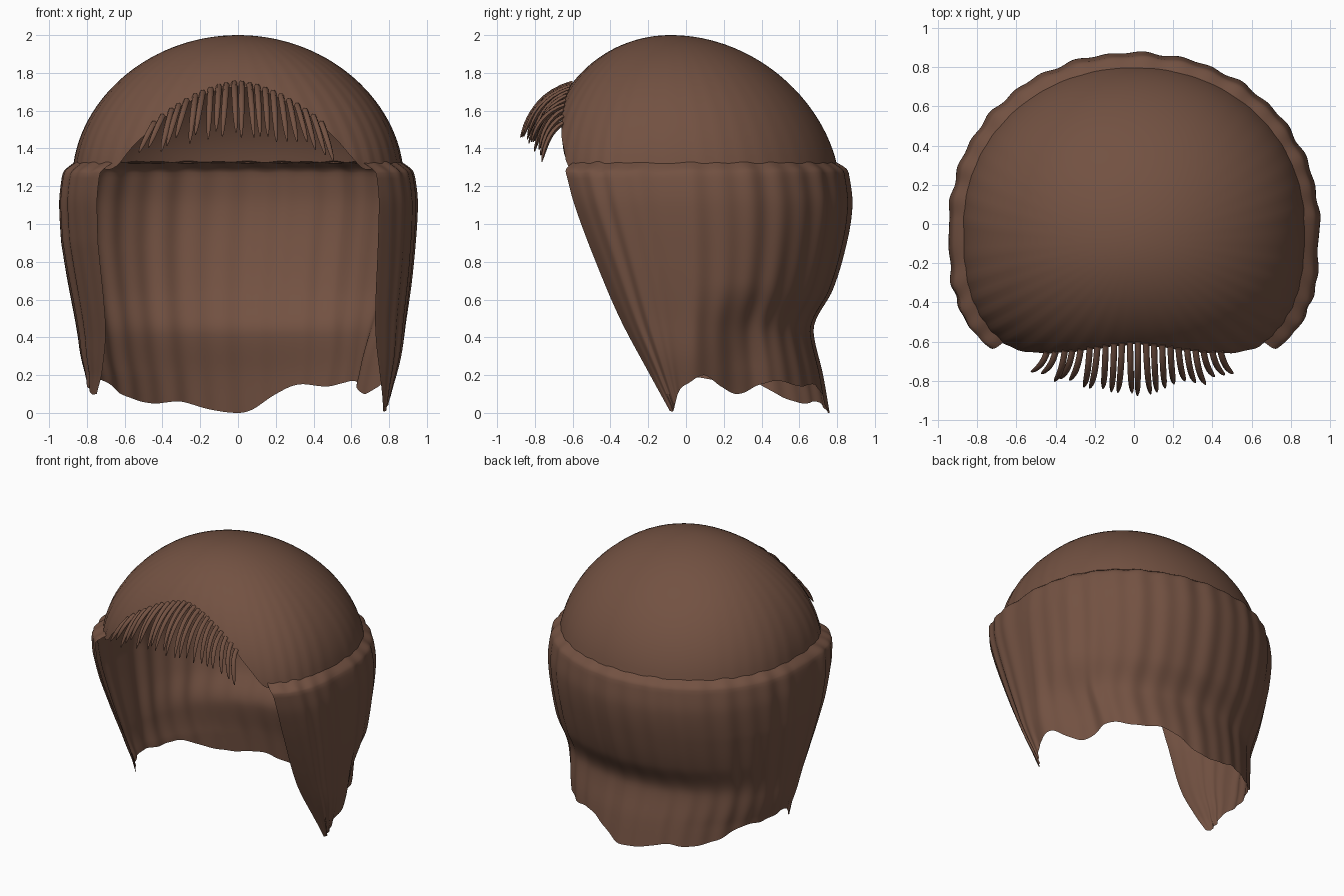
import bpy, bmesh, math, random
from mathutils import Vector

if "Cube" in bpy.data.objects:
    bpy.data.objects.remove(bpy.data.objects["Cube"])

random.seed(4)
brown = bpy.data.materials.new("brown_hair")
brown.diffuse_color = (0.17, 0.083, 0.054, 1)
brown.use_nodes = True
brown.node_tree.nodes["Principled BSDF"].inputs["Base Color"].default_value = brown.diffuse_color


def curve(pts, t):
    """Smooth interpolation through (t, value) pairs in rising order."""
    if t <= pts[0][0]:
        return pts[0][1]
    if t >= pts[-1][0]:
        return pts[-1][1]
    n = len(pts)
    i = next(k for k in range(n - 1) if t <= pts[k + 1][0])

    def slope(k):
        a, b = pts[max(k - 1, 0)], pts[min(k + 1, n - 1)]
        return (b[1] - a[1]) / (b[0] - a[0])
    (t0, v0), (t1, v1) = pts[i], pts[i + 1]
    h = t1 - t0
    s = (t - t0) / h
    return (v0 * (1 + 2 * s) * (1 - s) ** 2 + slope(i) * h * s * (1 - s) ** 2
            + v1 * s * s * (3 - 2 * s) + slope(i + 1) * h * s * s * (s - 1))


def section(phi, rx, back, front, n_front=3.4):
    """Point on a head outline: round at the back, squarer at the front; phi 0 = back."""
    n = 2.05 if math.cos(phi) >= 0 else n_front
    s, c = math.sin(phi), math.cos(phi)
    x = math.copysign(abs(s) ** (2 / n), s) * rx
    y = abs(c) ** (2 / n) * (back if c >= 0 else -front)
    return x, y


def finish(bm, name):
    me = bpy.data.meshes.new(name)
    bmesh.ops.remove_doubles(bm, verts=bm.verts, dist=1e-5)
    bmesh.ops.recalc_face_normals(bm, faces=bm.faces)
    bm.to_mesh(me)
    bm.free()
    ob = bpy.data.objects.new(name, me)
    bpy.context.collection.objects.link(ob)
    me.materials.append(brown)
    bpy.ops.object.select_all(action='DESELECT')
    ob.select_set(True)
    bpy.context.view_layer.objects.active = ob
    bpy.ops.object.shade_smooth_by_angle(angle=math.radians(60))
    return ob


def sheet(name, func, nu, nv):
    """Grid surface from func(u, v), with u and v from 0 to 1."""
    bm = bmesh.new()
    g = [[bm.verts.new(func(i / nu, j / nv)) for j in range(nv + 1)] for i in range(nu + 1)]
    for i in range(nu):
        for j in range(nv):
            bm.faces.new((g[i][j], g[i][j + 1], g[i + 1][j + 1], g[i + 1][j]))
    return finish(bm, name)


# Crown: dome whose lower edge arches up over the face
HAIRLINE = [(0, 1.73), (8, 1.70), (15.5, 1.65), (25, 1.55), (32, 1.44), (41, 1.30), (52, 1.30), (60, 1.32)]


def dome_point(phi, z):
    h = min(max((z - 1.25) / 0.75, 0), 1)
    f = math.sqrt(max(1 - h ** 1.88, 0))
    nf = 2.05 + 0.9 * (1 - h)
    x, y = section(phi, 0.875 * f, 0.81 * f, 0.745 * f, nf)
    groove = 1 + 0.004 * math.sin(44 * phi) * (1 - math.cos(phi)) / 2 * f
    return Vector((x * groove, y * groove - 0.08 * h, z))


def crown(u, v):
    phi = (2 * u - 1) * math.pi
    edge = curve(HAIRLINE, 180 - abs(math.degrees(phi)))
    a = math.asin((edge - 1.25) / 0.75)
    el = math.pi / 2 + (a - math.pi / 2) * v
    return dome_point(phi, 1.25 + 0.75 * math.sin(el))


sheet("crown", crown, 180, 28)

# Hanging hair: open at the face, with a ledge at the top and a ragged hem
SIDE = [(0, .785), (.1, .81), (.3, .865), (.5, .89), (.8, .925), (1.1, .945), (1.25, .93), (1.285, .915), (1.33, .86)]
BACK = [(0, .755), (.2, .72), (.42, .67), (.5, .685), (.65, .77), (.9, .845), (1.1, .875), (1.25, .86),
        (1.29, .845), (1.33, .785)]
FACE = [(0, .08), (.2, .19), (.5, .35), (.83, .49), (1.1, .59), (1.25, .63), (1.29, .635), (1.33, .595)]
TURN = [(0, 106), (.2, 124), (.35, 132), (.6, 136), (1, 138)]
HEM = [(-1, .1), (-.88, .1), (-.75, .14), (-.65, .19), (-.55, .17), (-.45, .17), (-.35, .09),
       (-.25, .05), (-.16, .06), (-.08, .02), (0, 0), (.04, .02), (.1, .1), (.16, .15),
       (.25, .14), (.35, .17), (.42, .15), (.5, .1), (.55, .14), (.6, .2), (.66, .14),
       (.75, .06), (.88, .01), (1, .01)]


def hanging(u, v):
    w = 2 * u - 1
    hem = curve(HEM, w)
    # first rows make the ledge, the rest fall to the hem
    z = 1.33 - 0.06 * v / 0.12 if v < 0.12 else 1.27 - (1.27 - hem) * (v - 0.12) / 0.88
    # the wrap around the cheeks narrows to a point lower down
    turn = curve(TURN, z)
    deg = abs(w) * 138
    if deg > 90:
        deg = 90 + (deg - 90) * (turn - 90) / 48
    phi = math.copysign(math.radians(deg), w)
    nf = 3.4 - 0.45 * max(0, min(1, (z - 1.27) / 0.06))
    front = curve(FACE, z) / abs(math.cos(math.radians(turn))) ** (2 / nf)
    x, y = section(phi, curve(SIDE, z), curve(BACK, z), front, nf)
    low = max(0, min(1, (0.7 - z) / 0.45))
    low = low * low * (3 - 2 * low)
    if w < 0:
        x *= 1 - 0.04 * max(0, min(1, (0.9 - z) / 0.5)) * min(1, z / 0.2)
    else:
        # hair behind the right cheek tucks inwards near the hem
        x *= 1 - 0.13 * low * math.exp(-((w - 0.47) / 0.1) ** 2)
    # irregular vertical locks, fading out near the face
    fade = min(1, (1 - abs(w)) * 5) * min(1, v * 8)
    a = w * 2.4
    lock = math.sin(a * 34 + 0.8 * math.sin(3 * z)) * 0.55 + math.sin(a * 21 + 1.3) * 0.35
    k = 1 + 0.010 * lock * fade
    return Vector((x * k, y * k, max(z + (0.005 * lock if v < 0.12 else 0), 0)))


sheet("hanging_hair", hanging, 260, 50)

# Fringe: tapered locks curling out from the hairline and down
bm = bmesh.new()
COUNT, SEG, SIDES = 22, 9, 6
for i in range(COUNT):
    t = 2 * i / (COUNT - 1) - 1
    xr = 0.45 * t
    # hairline angle that gives this sideways position
    a = min(range(0, 400), key=lambda d: abs(
        abs(xr) - abs(dome_point(math.pi - math.radians(d / 10), curve(HAIRLINE, d / 10)).x))) / 10
    ang = math.pi - math.radians(a)
    root = dome_point(ang if xr > 0 else -ang, curve(HAIRLINE, a) + 0.02)
    out = 0.27 - 0.16 * abs(t) + random.uniform(-.02, .02)
    drop = 0.29 - 0.11 * abs(t) + random.uniform(-.03, .03)
    lean = 0.07 * t + random.uniform(-.015, .015)
    p1 = root + Vector((lean * 0.3, -out * 0.7, -drop * 0.2))
    p2 = root + Vector((lean * 0.8, -out * 0.9, -drop * 0.7))
    p3 = root + Vector((lean * 1.1, -out, -drop))
    rings = []
    for s in range(SEG + 1):
        q = s / SEG
        c = root * (1 - q) ** 3 + p1 * 3 * q * (1 - q) ** 2 + p2 * 3 * q * q * (1 - q) + p3 * q ** 3
        d = ((p1 - root) * (1 - q) ** 2 + (p2 - p1) * 2 * q * (1 - q) + (p3 - p2) * q * q).normalized()
        side = Vector((1, 0.3 * t, 0))
        side = (side - d * side.dot(d)).normalized()
        nrm = d.cross(side)
        r = 0.013 * (1 - q ** 4) + 0.003
        rings.append([bm.verts.new(c + side * r * math.cos(k * math.tau / SIDES)
                                   + nrm * r * 0.9 * math.sin(k * math.tau / SIDES)) for k in range(SIDES)])
    for r0, r1 in zip(rings, rings[1:]):
        for k in range(SIDES):
            m = (k + 1) % SIDES
            bm.faces.new((r0[k], r0[m], r1[m], r1[k]))
    bm.faces.new(rings[-1])
    bm.faces.new(rings[0][::-1])
finish(bm, "fringe")
